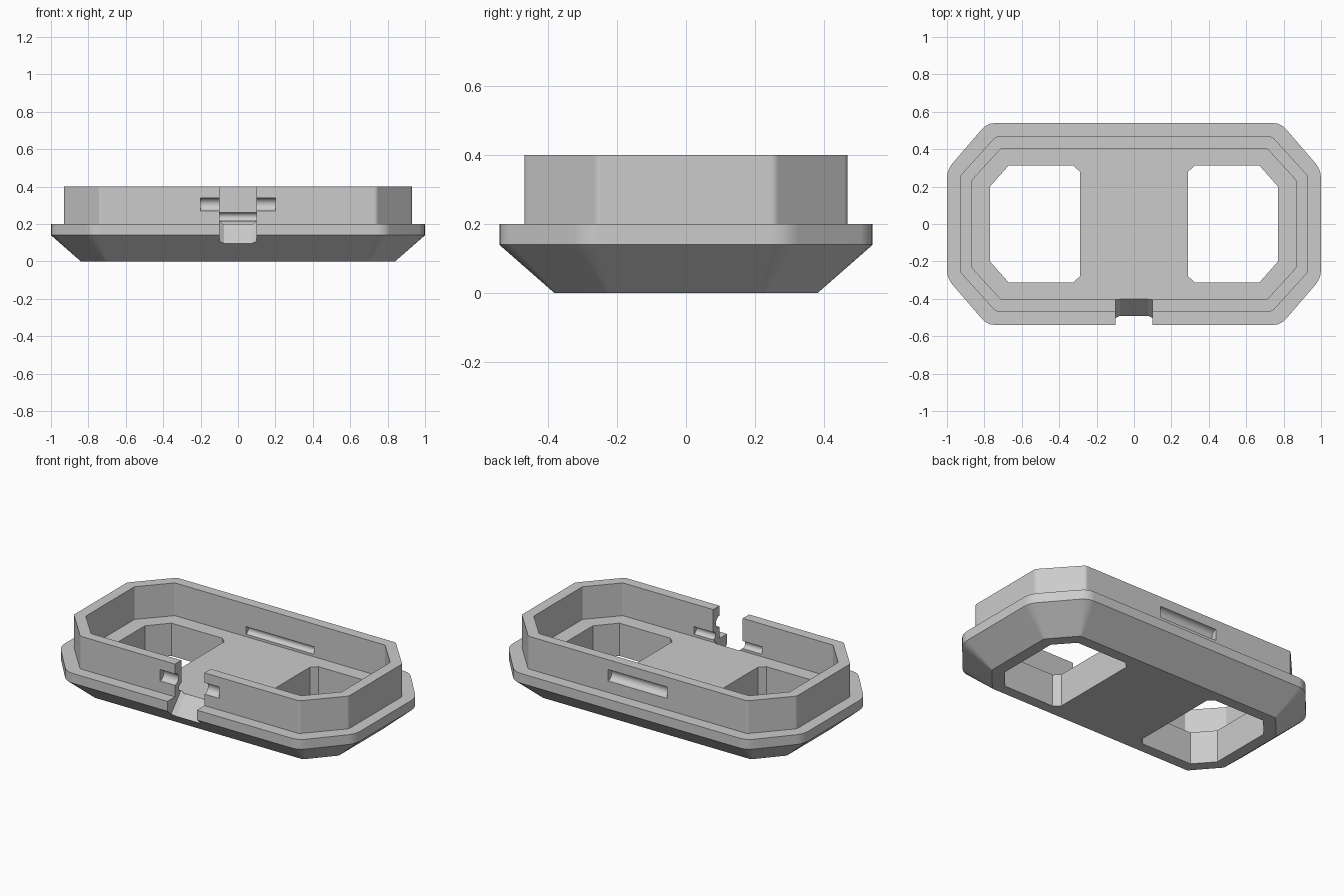
import bpy, bmesh, math
from mathutils import Vector, Matrix

old = bpy.data.objects.get("Cube")
if old:
    bpy.data.objects.remove(old, do_unlink=True)

grey = bpy.data.materials.new("plain grey")
grey.use_nodes = True
GREY = (0.6, 0.6, 0.6, 1)
grey.diffuse_color = GREY
grey.node_tree.nodes["Principled BSDF"].inputs["Base Color"].default_value = GREY


def octagon(x, y, cx, cy, trim, steps=4):
    """Chamfered rectangle, counter-clockwise, with softened corners.
    (x, cy) and (cx, y) are the ends of the chamfer in one quadrant."""
    corners = [Vector(p) for p in ((x, -cy), (x, cy), (cx, y), (-cx, y),
                                   (-x, cy), (-x, -cy), (-cx, -y), (cx, -y))]
    ring = []
    for i, p in enumerate(corners):
        a = p + (corners[i - 1] - p).normalized() * trim
        b = p + (corners[(i + 1) % 8] - p).normalized() * trim
        for k in range(steps):
            t = k / (steps - 1)
            ring.append(a * (1 - t) ** 2 + p * (2 * t * (1 - t)) + b * t * t)
    return ring


def loft(name, rings):
    """Skin a stack of equal-length 3D rings and cap both ends."""
    bm = bmesh.new()
    loops = [[bm.verts.new(p) for p in ring] for ring in rings]
    for low, high in zip(loops, loops[1:]):
        n = len(low)
        for i in range(n):
            j = (i + 1) % n
            bm.faces.new((low[i], low[j], high[j], high[i]))
    bm.faces.new(loops[0][::-1])
    bm.faces.new(loops[-1])
    bmesh.ops.recalc_face_normals(bm, faces=bm.faces)
    return make_object(name, bm)


def make_object(name, bm):
    mesh = bpy.data.meshes.new(name)
    bm.to_mesh(mesh)
    bm.free()
    mesh.materials.append(grey)
    obj = bpy.data.objects.new(name, mesh)
    bpy.context.collection.objects.link(obj)
    return obj


def groove_cutter(name, half_length, y, z, radius):
    bm = bmesh.new()
    bmesh.ops.create_cone(bm, cap_ends=True, segments=32, radius1=radius,
                          radius2=radius, depth=half_length * 2,
                          matrix=Matrix.Translation((0, y, z)) @ Matrix.Rotation(math.pi / 2, 4, 'Y'))
    return make_object(name, bm)


# Tray: sloped base, flange, upright wall and recessed floor
base = octagon(0.84, 0.38, 0.705, 0.225, 0.008)
flange = octagon(1.0, 0.54, 0.785, 0.29, 0.045)
wall_out = octagon(0.93, 0.467, 0.74, 0.257, 0.012)
wall_in = octagon(0.865, 0.405, 0.71, 0.235, 0.004)
section = [(base, 0), (flange, 0.14), (flange, 0.2), (wall_out, 0.2),
           (wall_out, 0.4), (wall_in, 0.4), (wall_in, 0.2)]
tray = loft("tray", [[(p.x, p.y, z) for p in ring] for ring, z in section])

cutters = []

# Window openings, small chamfers toward the middle and large ones outward
window = [(0.29, -0.28), (0.325, -0.313), (0.67, -0.313), (0.77, -0.2),
          (0.77, 0.2), (0.67, 0.313), (0.325, 0.313), (0.29, 0.28)]
for side, label in ((1, "left"), (-1, "right")):
    cutters.append(loft(label + "_window_cutter",
                        [[(side * x, y, z) for x, y in window] for z in (-0.1, 0.3)]))

# Front notch with a sloping, chamfered channel
channel = [(-0.1, 0.7), (-0.1, 0.225), (-0.075, 0.2), (0.075, 0.2), (0.1, 0.225), (0.1, 0.7)]
slope = 0.1 / 0.088
cutters.append(loft("notch_cutter",
                    [[(x, y, z + slope * (y + 0.4)) for x, z in channel] for y in (-0.395, -0.62)]))

# Rounded grooves outside and inside the two long walls
for side, label in ((-1, "front"), (1, "back")):
    cutters.append(groove_cutter(label + "_outer_groove_cutter", 0.2, side * 0.467, 0.305, 0.035))
    cutters.append(groove_cutter(label + "_inner_groove_cutter", 0.23, side * 0.405, 0.238, 0.023))

for cutter in cutters:
    cut = tray.modifiers.new(cutter.name, 'BOOLEAN')
    cut.operation = 'DIFFERENCE'
    cut.solver = 'EXACT'
    cut.object = cutter

# Bake the cuts and drop the cutters
bpy.context.view_layer.update()
result = bpy.data.meshes.new_from_object(tray.evaluated_get(bpy.context.evaluated_depsgraph_get()))
tray.modifiers.clear()
tray.data = result
result.materials.clear()
result.materials.append(grey)
for cutter in cutters:
    bpy.data.objects.remove(cutter, do_unlink=True)

# Smooth the soft corners while keeping hard edges and flat panels
bpy.ops.object.select_all(action='DESELECT')
tray.select_set(True)
bpy.context.view_layer.objects.active = tray
bpy.ops.object.shade_smooth_by_angle(angle=math.radians(28))
weighted = tray.modifiers.new("flat_panels", 'WEIGHTED_NORMAL')
weighted.keep_sharp = True
